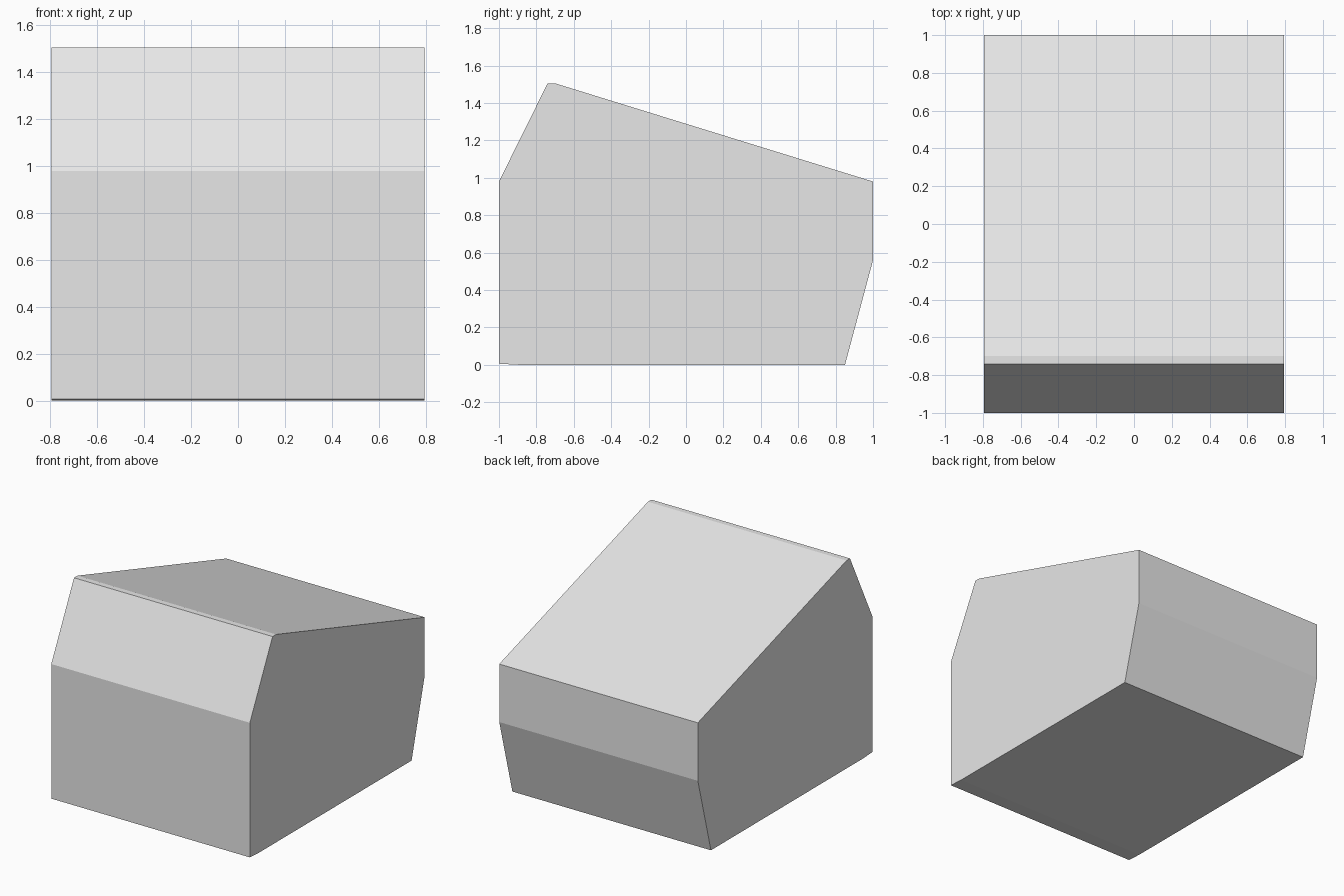
import bpy
import bmesh

cube = bpy.data.objects.get("Cube")
if cube:
    bpy.data.objects.remove(cube, do_unlink=True)

HALF_WIDTH = 0.795

# Side outline (y, z), from the bottom front edge round to the back
PROFILE = [
    (-1.0, 0.006), (-0.89, 0.0), (0.85, 0.0), (1.0, 0.56), (1.0, 0.98),
    (-0.70, 1.505), (-0.74, 1.505), (-1.0, 0.98),
]


def make_material(name, colour):
    mat = bpy.data.materials.new(name)
    mat.use_nodes = True
    mat.diffuse_color = colour
    mat.node_tree.nodes["Principled BSDF"].inputs["Base Color"].default_value = colour
    return mat


def extrude_profile(name, profile, half_width, mat):
    """Sweep a side outline across the full width as a closed solid."""
    bm = bmesh.new()
    side = bm.faces.new([bm.verts.new((-half_width, y, z)) for y, z in profile])
    swept = bmesh.ops.extrude_face_region(bm, geom=[side], use_keep_orig=True)
    moved = [v for v in swept["geom"] if isinstance(v, bmesh.types.BMVert)]
    bmesh.ops.translate(bm, verts=moved, vec=(2 * half_width, 0, 0))
    bmesh.ops.recalc_face_normals(bm, faces=bm.faces)
    mesh = bpy.data.meshes.new(name)
    bm.to_mesh(mesh)
    bm.free()
    mesh.materials.append(mat)
    obj = bpy.data.objects.new(name, mesh)
    bpy.context.collection.objects.link(obj)
    return obj


# Solid wedge-topped block
grey = make_material("light grey", (0.8, 0.8, 0.8, 1.0))
extrude_profile("sloped_block", PROFILE, HALF_WIDTH, grey)
